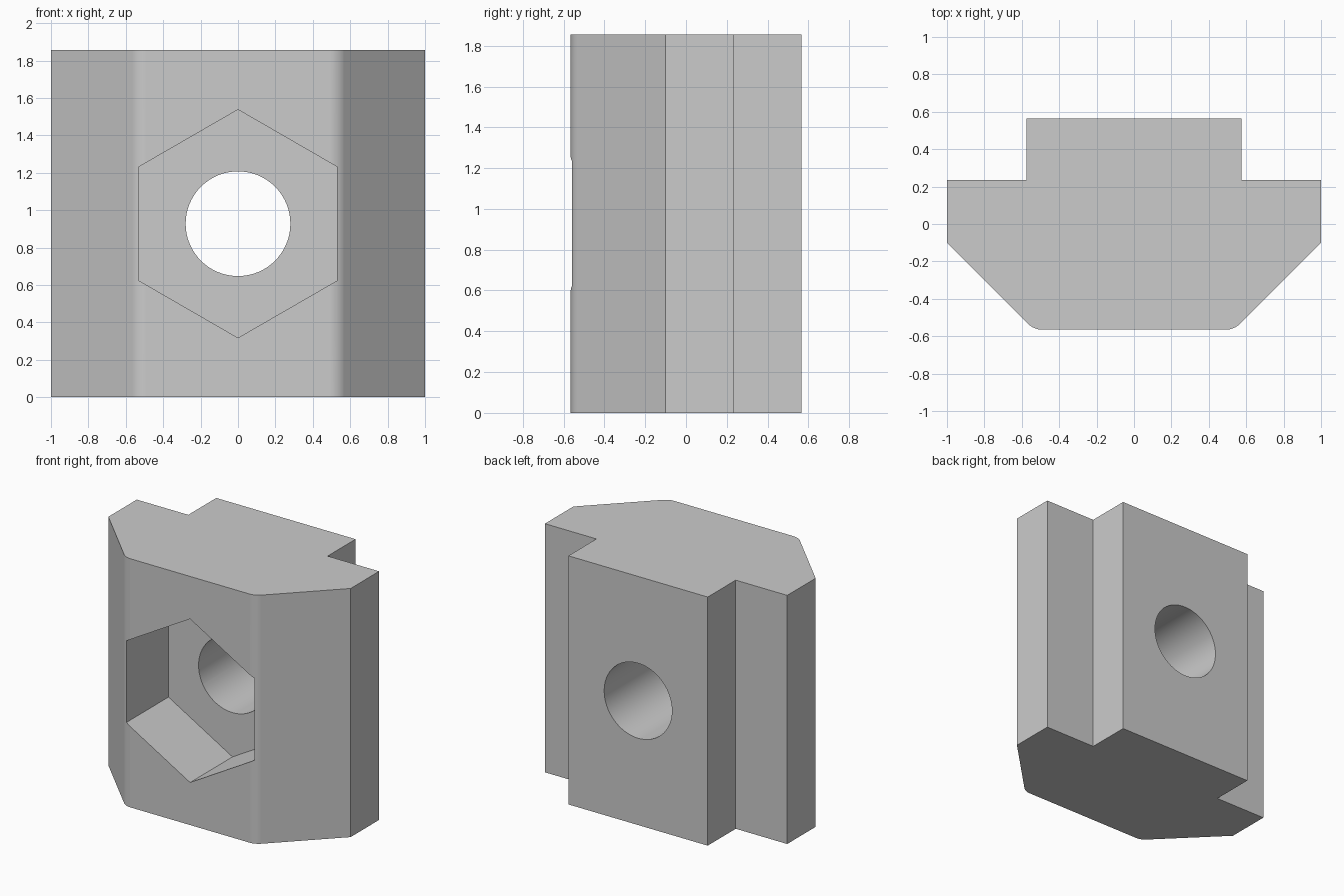
import bpy
import bmesh
from math import pi

if "Cube" in bpy.data.objects:
    bpy.data.objects.remove(bpy.data.objects["Cube"], do_unlink=True)

HEIGHT = 1.855
FRONT = -0.565
MID_Z = HEIGHT / 2

# Plain grey material
grey = bpy.data.materials.new("plain grey")
grey.use_nodes = True
grey.diffuse_color = (0.6, 0.6, 0.6, 1)
grey.node_tree.nodes["Principled BSDF"].inputs["Base Color"].default_value = grey.diffuse_color

# Body: half of the stepped section, mirrored and extruded upwards
half = [(0.535, FRONT), (1, -0.10), (1, 0.235), (0.575, 0.235), (0.575, 0.565)]
section = half + [(-x, y) for x, y in reversed(half)]
bm = bmesh.new()
base = bm.faces.new([bm.verts.new((x, y, 0)) for x, y in section])
result = bmesh.ops.extrude_face_region(bm, geom=[base])
top = [v for v in result["geom"] if isinstance(v, bmesh.types.BMVert)]
bmesh.ops.translate(bm, verts=top, vec=(0, 0, HEIGHT))
bmesh.ops.recalc_face_normals(bm, faces=bm.faces)

# Rounded front corners; only the rounding is smooth
corners = [e for e in bm.edges
           if abs(e.verts[0].co.z - e.verts[1].co.z) > 1
           and e.verts[0].co.y < FRONT + 0.01]
rounded = bmesh.ops.bevel(bm, geom=corners, offset=0.04, offset_type='OFFSET',
                          segments=6, profile=0.5, affect='EDGES')
for face in rounded["faces"]:
    if abs(face.normal.z) < 0.5:
        face.smooth = True

mesh = bpy.data.meshes.new("slot_nut_body")
bm.to_mesh(mesh)
bm.free()
mesh.materials.append(grey)
body = bpy.data.objects.new("slot_nut_body", mesh)
bpy.context.collection.objects.link(body)


def cut(name, sides, radius, y_from, y_to, smooth):
    """Cut a straight hole running along y through the middle of the body."""
    bpy.ops.mesh.primitive_cylinder_add(
        vertices=sides, radius=radius, depth=y_to - y_from,
        location=(0, (y_from + y_to) / 2, MID_Z), rotation=(pi / 2, 0, 0))
    cutter = bpy.context.object
    cutter.name = name
    cutter.hide_render = True
    cutter.data.materials.append(grey)
    for face in cutter.data.polygons:
        face.use_smooth = smooth and len(face.vertices) == 4
    mod = body.modifiers.new(name, 'BOOLEAN')
    mod.operation = 'DIFFERENCE'
    mod.solver = 'EXACT'
    mod.object = cutter
    bpy.context.view_layer.objects.active = body
    bpy.ops.object.modifier_apply(modifier=mod.name)
    bpy.data.objects.remove(cutter, do_unlink=True)


# Hexagonal pocket in the front and round bore through to the back
cut("hex_pocket", 6, 0.61, FRONT - 0.2, FRONT + 0.5, False)
cut("round_bore", 64, 0.28, FRONT + 0.3, 0.8, True)
